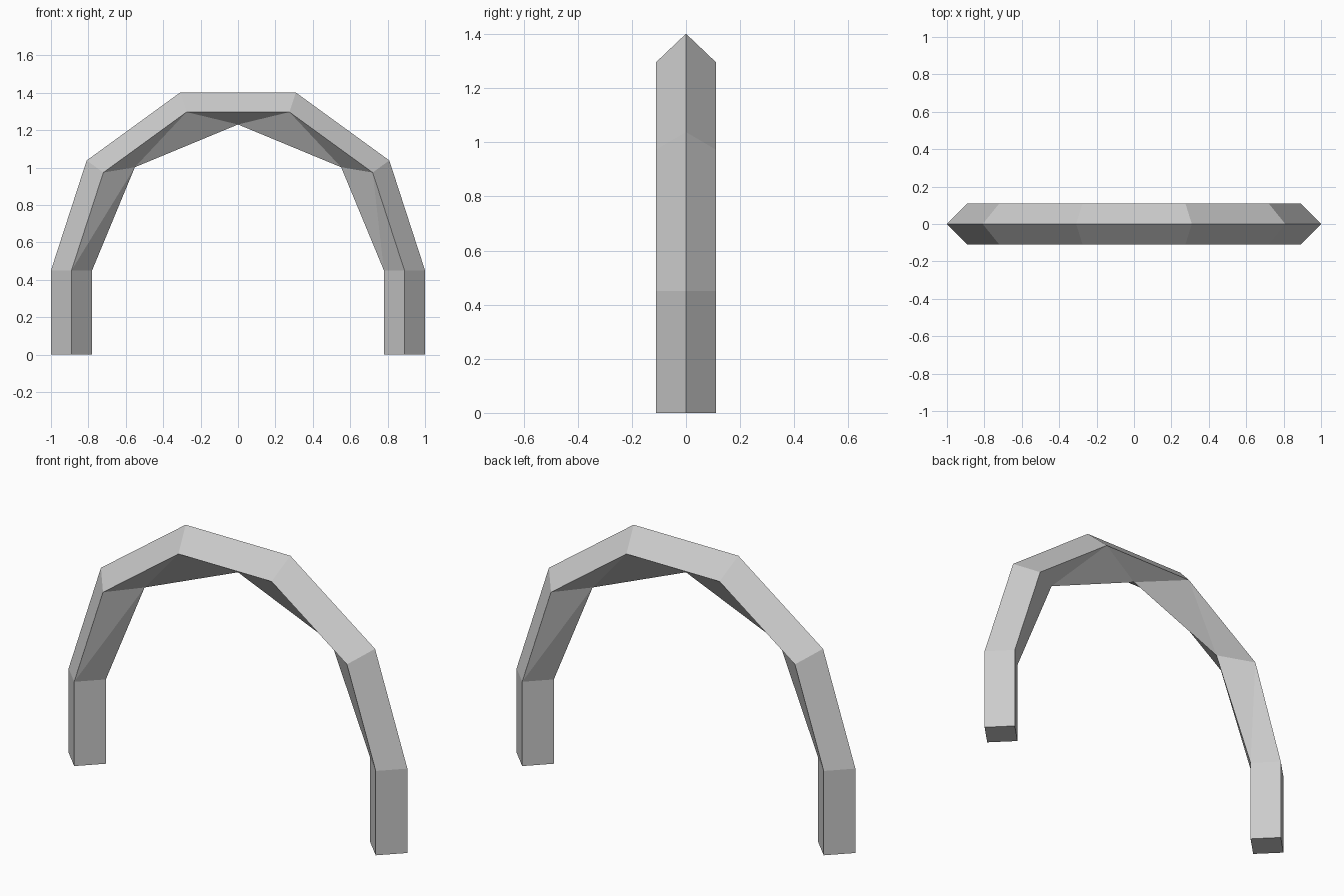
import bpy, bmesh
from math import pi, cos, sin

if "Cube" in bpy.data.objects:
    bpy.data.objects.remove(bpy.data.objects["Cube"])

SPRING = 0.45   # height where the legs end and the arc begins
HALF = 0.11     # half depth of the diamond section


def rail(bm, radius, segments, y):
    """Leg foot, arc points from left to right, leg foot."""
    pts = [(-radius, 0)]
    for k in range(segments + 1):
        a = pi - pi * k / segments
        pts.append((radius * cos(a), SPRING + radius * sin(a)))
    pts.append((radius, 0))
    return [bm.verts.new((x, y, z)) for x, z in pts]


def quads(bm, a, b):
    for k in range(len(a) - 1):
        bm.faces.new((a[k], a[k + 1], b[k + 1], b[k]))


def zip_band(bm, mid, inner, steps):
    """Leg quads, plus triangles joining arcs of unequal segment count."""
    bm.faces.new((mid[0], mid[1], inner[1], inner[0]))
    bm.faces.new((mid[-2], mid[-1], inner[-1], inner[-2]))
    m = i = 1
    for s in steps:
        if s == "m":
            bm.faces.new((mid[m], mid[m + 1], inner[i]))
            m += 1
        else:
            bm.faces.new((mid[m], inner[i + 1], inner[i]))
            i += 1


# Arch: outer ridge, front and back edges, coarser inner ridge
bm = bmesh.new()
outer = rail(bm, 1.0, 5, 0)
front = rail(bm, 0.89, 5, -HALF)
back = rail(bm, 0.89, 5, HALF)
inner = rail(bm, 0.78, 4, 0)

quads(bm, outer, front)
quads(bm, outer, back)
steps = "immimimim"
zip_band(bm, front, inner, steps)
zip_band(bm, back, inner, steps[::-1])

# Soles of the two legs
for k in (0, -1):
    bm.faces.new((outer[k], front[k], inner[k], back[k]))

bmesh.ops.recalc_face_normals(bm, faces=bm.faces[:])
mesh = bpy.data.meshes.new("arch")
bm.to_mesh(mesh)
bm.free()
arch = bpy.data.objects.new("arch", mesh)
bpy.context.collection.objects.link(arch)
